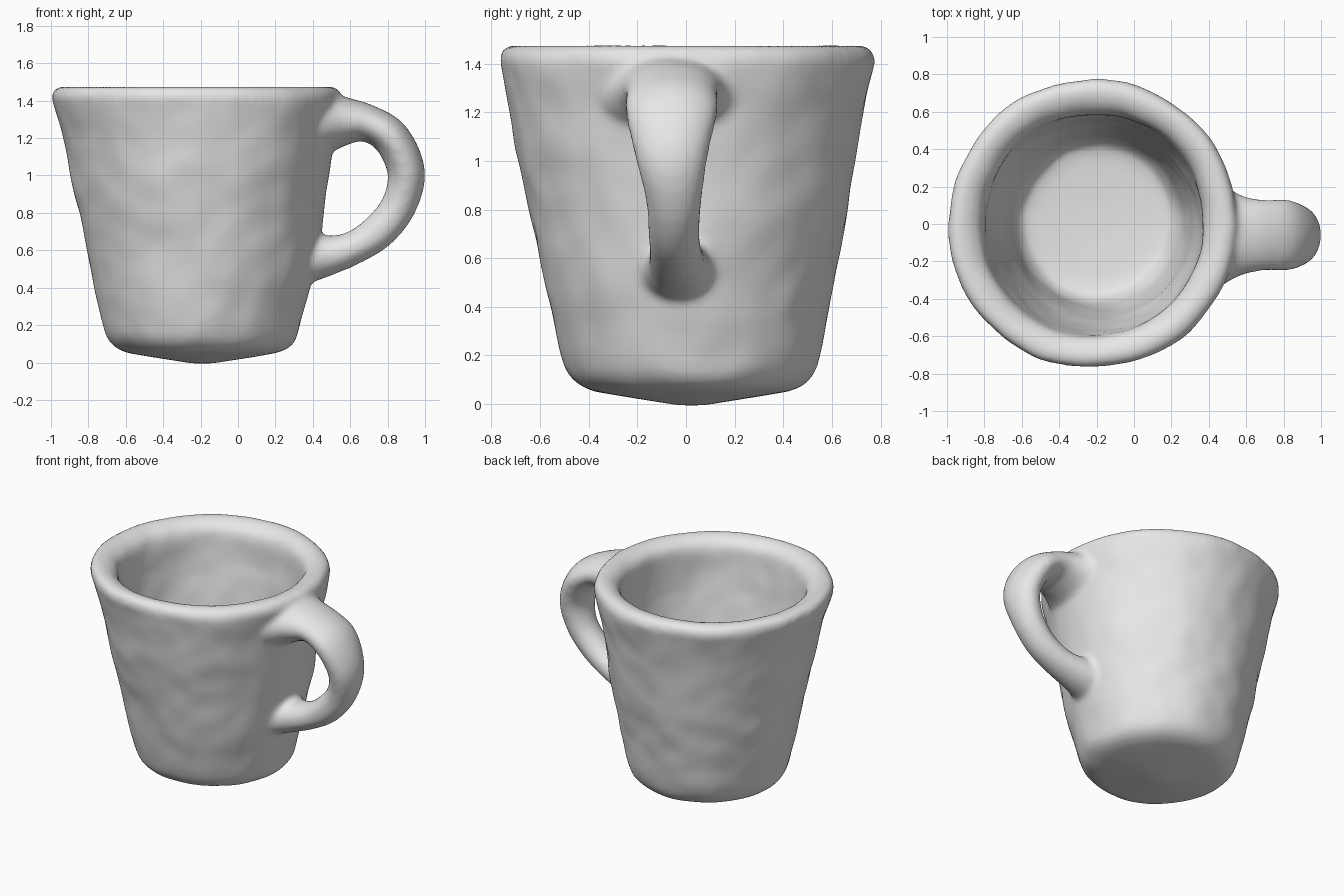
import bpy
import bmesh
from math import cos, sin, tau
from mathutils import Vector, noise

cube = bpy.data.objects.get("Cube")
if cube:
    bpy.data.objects.remove(cube, do_unlink=True)

clay = bpy.data.materials.new("grey_clay")
clay.use_nodes = True
clay.diffuse_color = (0.8, 0.8, 0.8, 1)
clay.node_tree.nodes["Principled BSDF"].inputs["Base Color"].default_value = clay.diffuse_color


def smooth_path(points, steps):
    """Catmull-Rom interpolation through tuples of any length."""
    pts = [Vector(p) for p in points]
    pts = [pts[0]] + pts + [pts[-1]]
    out = []
    for a, b, c, d in zip(pts, pts[1:], pts[2:], pts[3:]):
        for i in range(steps):
            t = i / steps
            out.append(0.5 * (2 * b + (c - a) * t + (2 * a - 5 * b + 4 * c - d) * t * t
                              + (3 * b - a - 3 * c + d) * t ** 3))
    return out + [pts[-1]]


def hand_shaped(co, centre):
    """Push a point in or out a little for an uneven, hand-made surface."""
    out = (co - centre).normalized()
    return co + out * (0.014 * noise.noise(co * 2.5) + 0.008 * noise.noise(co * 7))


def loft(name, rings):
    bm = bmesh.new()
    loops = [[bm.verts.new(co) for co in ring] for ring in rings]
    for a, b in zip(loops, loops[1:]):
        for i in range(len(a)):
            j = (i + 1) % len(a)
            bm.faces.new((a[i], a[j], b[j], b[i]))
    bm.faces.new(loops[0])
    bm.faces.new(loops[-1])
    bmesh.ops.recalc_face_normals(bm, faces=bm.faces)
    mesh = bpy.data.meshes.new(name)
    bm.to_mesh(mesh)
    bm.free()
    mesh.materials.append(clay)
    obj = bpy.data.objects.new(name, mesh)
    bpy.context.collection.objects.link(obj)
    return obj


# Tapered cup: radius and height, from under the base over the rim to the inner floor
cup_profile = [
    (0.06, -0.005), (0.3, 0.035), (0.42, 0.06), (0.49, 0.11), (0.53, 0.2),
    (0.575, 0.4), (0.615, 0.6), (0.655, 0.8), (0.69, 1.0), (0.725, 1.2),
    (0.765, 1.36), (0.775, 1.42), (0.75, 1.465), (0.7, 1.475), (0.64, 1.45),
    (0.6, 1.39), (0.58, 1.2), (0.52, 0.8), (0.46, 0.4), (0.42, 0.27),
    (0.35, 0.22), (0.1, 0.2)]
cup_rings = []
for r, z in smooth_path(cup_profile, 4):
    lean = max(z, 0) / 1.45
    centre = Vector((-0.19 - 0.035 * lean ** 3, 0.02 * (1 - lean), z))
    ring = [centre + Vector((r * cos(tau * i / 96), r * sin(tau * i / 96), 0))
            for i in range(96)]
    cup_rings.append([hand_shaped(co, centre) for co in ring])
mug = loft("mug", cup_rings)

# Ear-shaped handle: x, z, y, half thickness, half width
handle_path = [
    (0.44, 1.28, -0.05, 0.18, 0.3), (0.56, 1.29, -0.06, 0.135, 0.22),
    (0.69, 1.28, -0.06, 0.1, 0.19), (0.82, 1.2, -0.06, 0.1, 0.19),
    (0.9, 1.02, -0.06, 0.1, 0.15), (0.86, 0.84, -0.05, 0.095, 0.115),
    (0.75, 0.7, -0.05, 0.095, 0.105), (0.61, 0.61, -0.04, 0.09, 0.11),
    (0.47, 0.57, -0.03, 0.11, 0.13), (0.35, 0.555, -0.03, 0.14, 0.17)]
stations = smooth_path(handle_path, 5)
handle_rings = []
for k, (x, z, y, thick, wide) in enumerate(stations):
    before, after = stations[max(k - 1, 0)], stations[min(k + 1, len(stations) - 1)]
    along = Vector((after[0] - before[0], 0, after[1] - before[1])).normalized()
    across = Vector((-along.z, 0, along.x))
    centre = Vector((x, y, z))
    handle_rings.append([centre + across * thick * cos(tau * i / 32)
                         + Vector((0, wide * sin(tau * i / 32), 0)) for i in range(32)])
handle = loft("handle", handle_rings)

# Fuse cup and handle into one soft clay body
bpy.ops.object.select_all(action='DESELECT')
handle.select_set(True)
mug.select_set(True)
bpy.context.view_layer.objects.active = mug
bpy.ops.object.join()
fuse = mug.modifiers.new("fuse", 'REMESH')
fuse.mode = 'VOXEL'
fuse.voxel_size = 0.018
fuse.use_smooth_shade = True
soften = mug.modifiers.new("soften", 'SMOOTH')
soften.factor = 0.5
soften.iterations = 8
